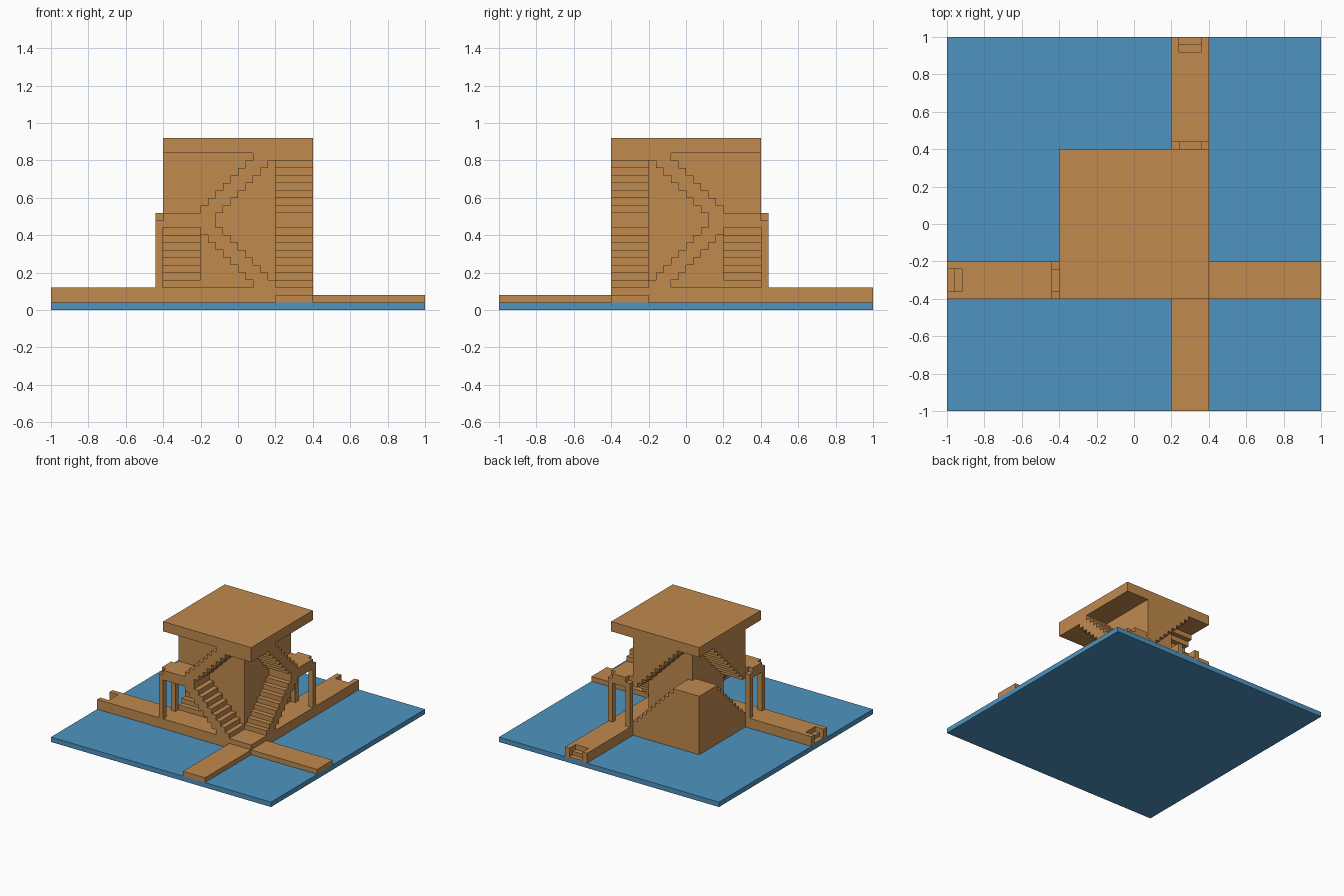
import bpy, bmesh

cube = bpy.data.objects.get("Cube")
if cube:
    bpy.data.objects.remove(cube, do_unlink=True)


def material(name, rgb):
    m = bpy.data.materials.new(name)
    m.diffuse_color = (*rgb, 1)
    m.use_nodes = True
    bsdf = next(n for n in m.node_tree.nodes if n.type == 'BSDF_PRINCIPLED')
    bsdf.inputs["Base Color"].default_value = (*rgb, 1)
    return m


STONE = material("warm_sandstone", (0.527, 0.254, 0.076))
WATER = material("water_blue", (0.076, 0.296, 0.527))


def prism(name, outline, lo, hi, axis='y', mat=STONE, mirror=False):
    """Extrude an outline along y (x, z points) or z (x, y points).
    mirror=True reflects it across the model's diagonal."""
    bm = bmesh.new()
    def place(p, d):
        x, y, z = (p[0], d, p[1]) if axis == 'y' else (p[0], p[1], d)
        return (-y, -x, z) if mirror else (x, y, z)
    a = [bm.verts.new(place(p, lo)) for p in outline]
    b = [bm.verts.new(place(p, hi)) for p in outline]
    bm.faces.new(a)
    bm.faces.new(b[::-1])
    n = len(a)
    for i in range(n):
        j = (i + 1) % n
        bm.faces.new((a[i], b[i], b[j], a[j]))
    bmesh.ops.recalc_face_normals(bm, faces=bm.faces)
    me = bpy.data.meshes.new(name)
    bm.to_mesh(me)
    bm.free()
    me.materials.append(mat)
    ob = bpy.data.objects.new(name, me)
    bpy.context.collection.objects.link(ob)
    return ob


def box(name, x0, x1, y0, y1, z0, z1, mat=STONE, mirror=False):
    return prism(name, [(x0, y0), (x1, y0), (x1, y1), (x0, y1)], z0, z1, 'z', mat, mirror)


def steps(x, z, dx, dz, n, riser_first=True):
    """Zigzag points of n steps, starting at (x, z)."""
    pts = [(x, z)]
    for _ in range(n):
        if riser_first:
            pts += [(x, z + dz), (x + dx, z + dz)]
        else:
            pts += [(x + dx, z), (x + dx, z + dz)]
        x, z = x + dx, z + dz
    return pts


S = 0.04  # step size

# Free-standing flights and the solid back flight, as side profiles
lower = (steps(.2, .12, -S, S, 8) + [(-.12, .52), (-.2, .52)]
         + steps(-.2, .4, S, -S, 7, False))
upper = (steps(-.2, .52, S, S, 7) + [(.08, .84), (.2, .84)]
         + steps(.2, .8, -S, -S, 7, False) + [(-.12, .52)])
back = steps(.2, .12, -S, S, 9) + [(-.16, .52), (-.2, .52), (-.2, .04), (.2, .04)]
ceiling = [(.2, .84)] + steps(.2, .44, -S, S, 10, False)[:-1] + [(-.2, .84)]

# Walkway plan with a notch at its outer end
walkway = [(-1, -.4), (.2, -.4), (.2, -.2), (-1, -.2),
           (-1, -.24), (-.92, -.24), (-.92, -.36), (-1, -.36)]

# Shared parts
box("water_base", -1, 1, -1, 1, 0, .04, WATER)
box("core", -.2, .2, -.2, .2, .04, .84)
box("roof_slab", -.4, .4, -.4, .4, .84, .92)
box("roof_corner", .2, .4, -.4, -.2, .8, .84)
box("entry_corner", .2, .4, -.4, -.2, .04, .12)
box("back_corner_block", -.4, -.2, .2, .4, .04, .52)

# Parts repeated across the diagonal
for side, m in (("front", False), ("side", True)):
    prism(side + "_walkway", walkway, .04, .12, 'z', mirror=m)
    box(side + "_end_step_low", -1, -.96, -.36, -.24, .04, .05, mirror=m)
    box(side + "_end_step_high", -.96, -.92, -.36, -.24, .04, .08, mirror=m)
    box(side + "_low_path", .4, 1, -.4, -.2, .04, .08, mirror=m)
    prism(side + "_lower_flight", lower, -.4, -.2, mirror=m)
    prism(side + "_upper_flight", upper, -.4, -.2, mirror=m)
    # Landing carried by a gate of two pillars and a lintel
    box(side + "_landing", -.4, -.2, -.4, -.2, .44, .52, mirror=m)
    box(side + "_gate_pillar_outer", -.44, -.4, -.4, -.36, .12, .48, mirror=m)
    box(side + "_gate_pillar_inner", -.44, -.4, -.24, -.2, .12, .48, mirror=m)
    box(side + "_gate_lintel", -.44, -.4, -.36, -.24, .44, .52, mirror=m)
    # Solid back flight and the stepped wall hanging above it
    prism(side + "_back_flight", back, .2, .4, mirror=m)
    prism(side + "_back_stepped_wall", ceiling, .2, .4, mirror=m)
